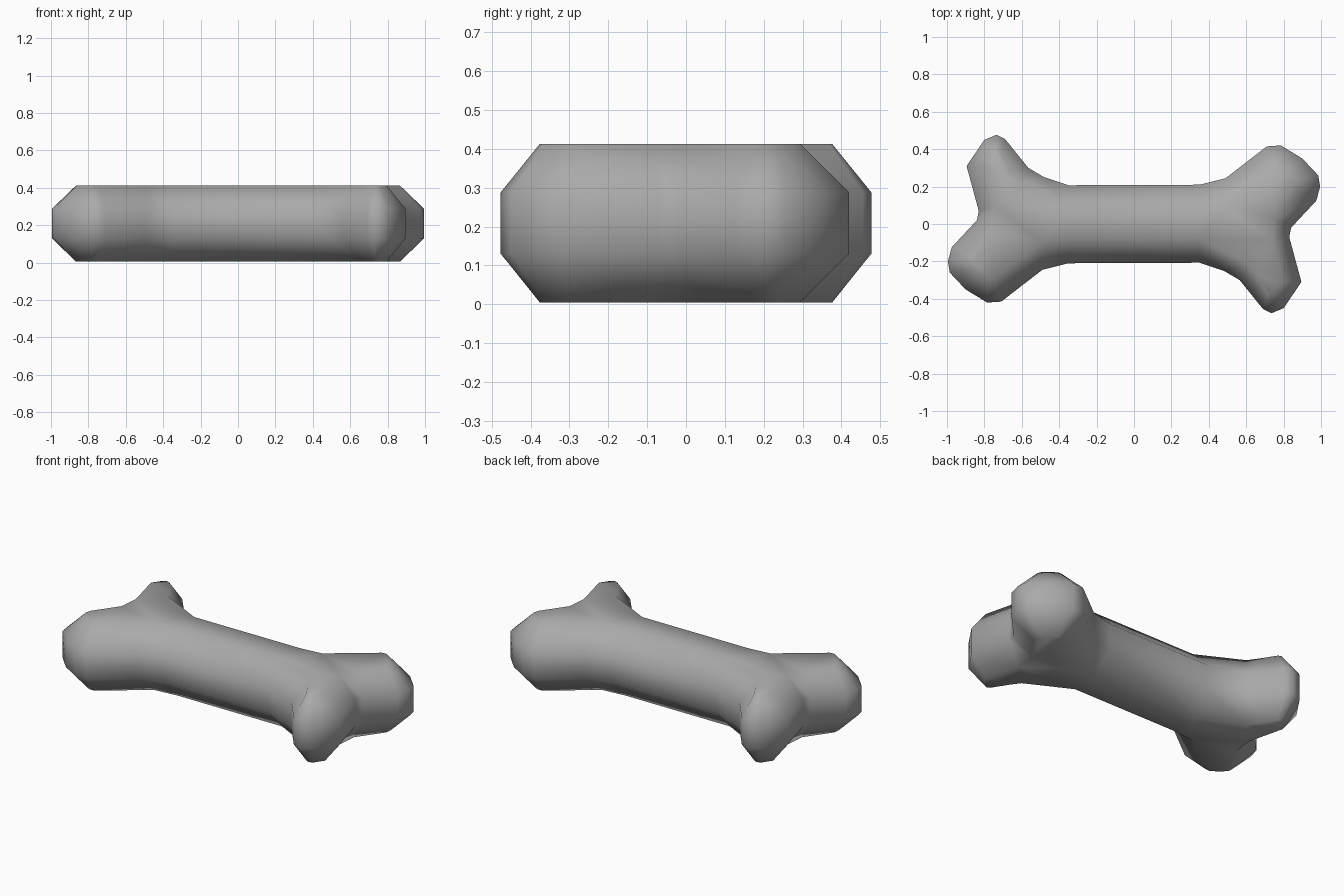
import bpy
import bmesh
from mathutils import Vector
from mathutils.geometry import intersect_point_line

if "Cube" in bpy.data.objects:
    bpy.data.objects.remove(bpy.data.objects["Cube"])


def make_material(name, color):
    material = bpy.data.materials.new(name)
    material.use_nodes = True
    material.diffuse_color = color
    material.node_tree.nodes["Principled BSDF"].inputs["Base Color"].default_value = color
    return material


# Plan outline of one bone end; the other end is the same turned half round
END = [(.35, .21), (.49, .245), (.71, .415), (.785, .42), (.9, .35), (.985, .26),
       (.995, .2), (.975, .125), (.84, -.02), (.83, -.07), (.895, -.31), (.8, -.45),
       (.735, -.477), (.69, -.455), (.565, -.3), (.48, -.25), (.35, -.207)]
# Centre lines of the shaft and the two knobs
CENTRE, FORK = Vector((0, 0)), Vector((.66, 0))
KNOBS = Vector((.78, .21)), Vector((.73, -.31))
SPINE = [(CENTRE, FORK)] + [(FORK, knob) for knob in KNOBS]


def nearest_on_spine(point):
    """Closest point of the centre lines to an outline point."""
    found = []
    for start, end in SPINE:
        t = intersect_point_line(point, start, end)[1]
        found.append(start.lerp(end, min(max(t, 0), 1)))
    return min(found, key=lambda p: (p - point).length)


def full_ring(bm, points, z):
    """Both ends of the bone as one closed ring of vertices."""
    return [bm.verts.new((side * p.x, side * p.y, z)) for side in (1, -1) for p in points]


def build_bone(bone_material):
    outline = [Vector(p) for p in END]
    inner = [p.lerp(nearest_on_spine(p), .6) for p in outline]
    bm = bmesh.new()
    rings = [full_ring(bm, points, z) for points, z in
             ((inner, .005), (outline, .13), (outline, .288), (inner, .412))]

    # Sides with sloped upper and lower bands
    count = len(rings[0])
    for low, high in zip(rings, rings[1:]):
        for i in range(count):
            j = (i + 1) % count
            bm.faces.new((low[i], low[j], high[j], high[i]))

    # Top and bottom caps: shaft, then hub and two knobs at each end
    half = len(END)
    for ring in (rings[0], rings[-1]):
        bm.faces.new((ring[0], ring[half - 1], ring[half], ring[-1]))
        for end in (ring[:half], ring[half:]):
            bm.faces.new(end[:2] + end[8:10] + end[-2:])
            bm.faces.new(end[1:9])
            bm.faces.new(end[9:-1])

    bmesh.ops.recalc_face_normals(bm, faces=bm.faces)
    for face in bm.faces:
        face.smooth = True
    mesh = bpy.data.meshes.new("bone")
    bm.to_mesh(mesh)
    bm.free()
    mesh.materials.append(bone_material)
    bone = bpy.data.objects.new("bone", mesh)
    bpy.context.collection.objects.link(bone)


build_bone(make_material("bone grey", (.4, .4, .4, 1)))
